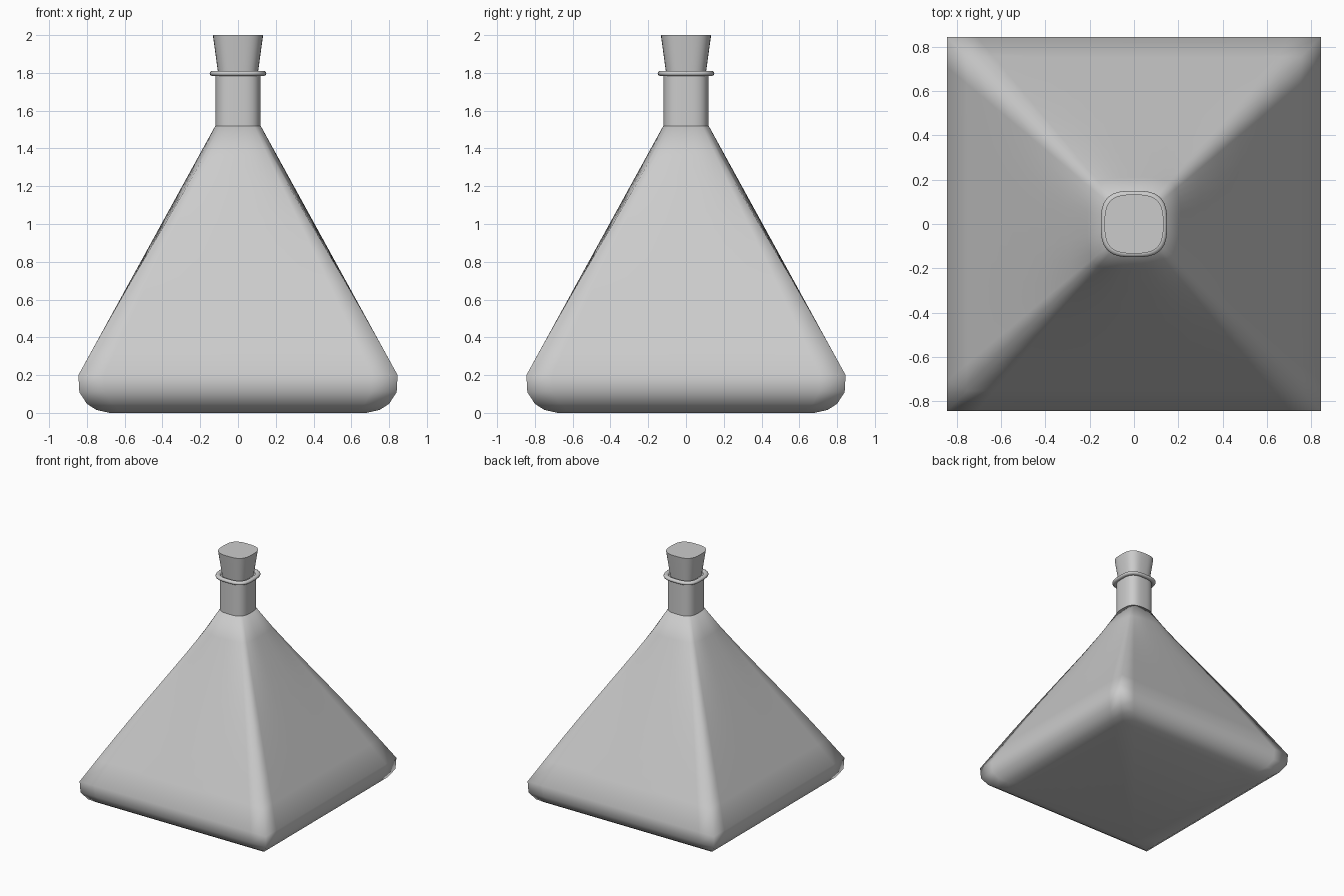
import bpy, bmesh, math

if "Cube" in bpy.data.objects:
    bpy.data.objects.remove(bpy.data.objects["Cube"])

N = 48


def section(r, z, square=0.0):
    """Rounded-square loop of half-width r, blended towards a sharp square."""
    pts = []
    for i in range(N):
        a = 2 * math.pi * i / N
        c, s = math.cos(a), math.sin(a)
        x = math.copysign(abs(c) ** (2 / 3), c)
        y = math.copysign(abs(s) ** (2 / 3), s)
        k = (1 - square) + square / max(abs(x), abs(y))
        pts.append((x * k * r, y * k * r, z))
    return pts


def loft(name, loops, angle, closed=False):
    bm = bmesh.new()
    rings = [[bm.verts.new(p) for p in loop] for loop in loops]
    pairs = list(zip(rings, rings[1:]))
    if closed:
        pairs.append((rings[-1], rings[0]))
    else:
        bm.faces.new(rings[0][::-1])
        bm.faces.new(rings[-1])
    for lo, hi in pairs:
        for i in range(N):
            j = (i + 1) % N
            bm.faces.new((lo[i], lo[j], hi[j], hi[i]))
    bmesh.ops.recalc_face_normals(bm, faces=bm.faces)
    me = bpy.data.meshes.new(name)
    bm.to_mesh(me)
    bm.free()
    ob = bpy.data.objects.new(name, me)
    bpy.context.collection.objects.link(ob)
    bpy.ops.object.select_all(action='DESELECT')
    ob.select_set(True)
    bpy.context.view_layer.objects.active = ob
    bpy.ops.object.shade_smooth_by_angle(angle=math.radians(angle))
    return ob


# Pyramid body: rounded foot, then straight slopes up to the neck
foot = [(0.68, 0.0), (0.75, 0.016), (0.80, 0.048), (0.84, 0.11), (0.845, 0.20)]
body = [section(r, z, 1.0) for r, z in foot]
for k in range(1, 9):
    t = k / 8
    body.append(section(0.845 + (0.12 - 0.845) * t, 0.20 + 1.32 * t, 1 - t ** 3))
loft("bottle_body", body, 100)

# Neck
loft("bottle_neck", [section(0.12, 1.50), section(0.12, 1.80)], 40)

# Lip ring around the mouth
lip = []
for k in range(10):
    a = 2 * math.pi * k / 10
    lip.append(section(0.132 + 0.018 * math.cos(a), 1.797 + 0.015 * math.sin(a)))
loft("lip_ring", lip, 60, closed=True)

# Tapered stopper
loft("stopper", [section(0.10, 1.76), section(0.133, 2.0)], 40)
